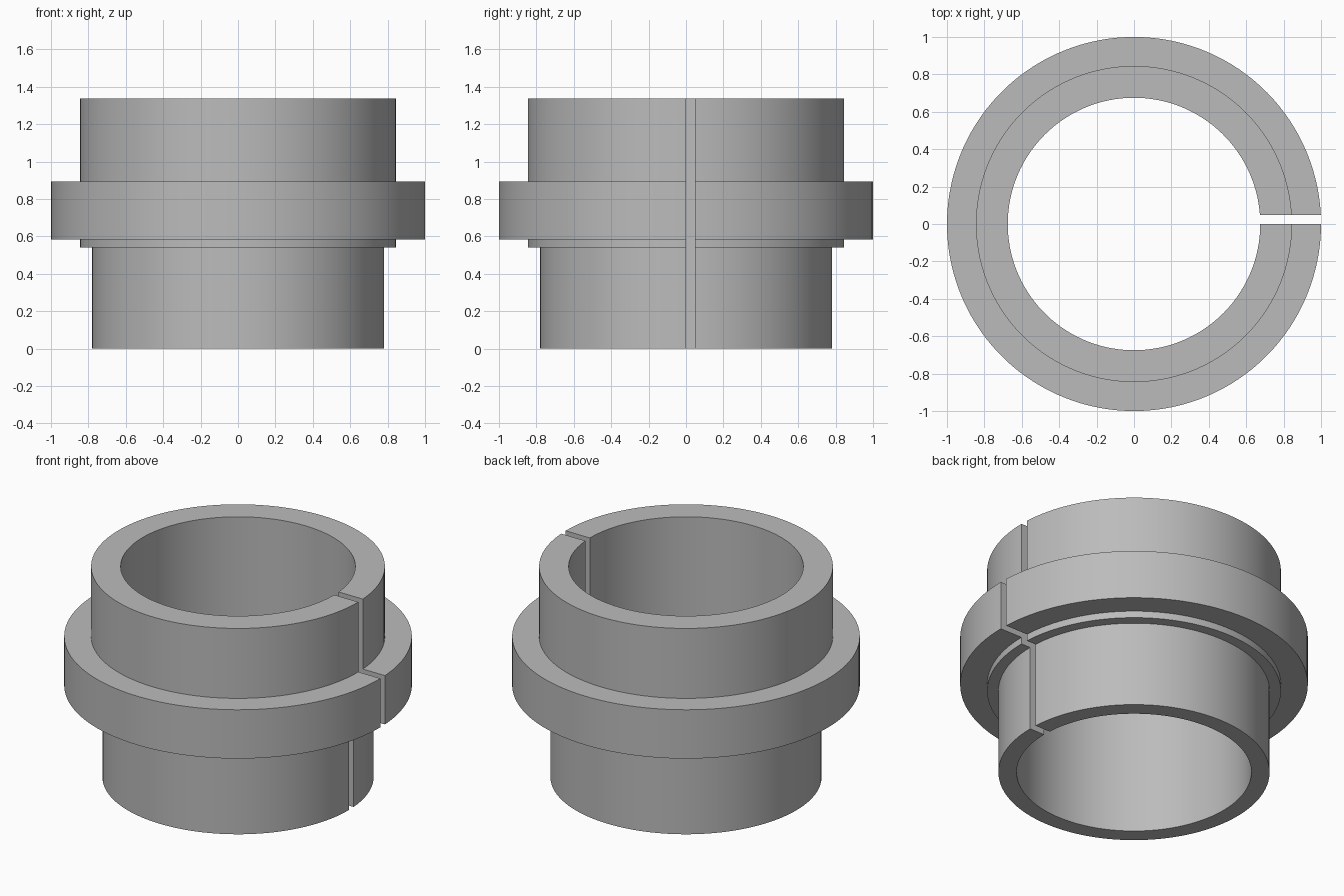
import bpy
import bmesh
from math import asin, cos, sin, tau, radians

if "Cube" in bpy.data.objects:
    bpy.data.objects.remove(bpy.data.objects["Cube"], do_unlink=True)

SEGMENTS = 128
SLOT = 0.047      # slot runs from y = 0 to this width on the +x side
BORE = 0.675

# Closed wall section: (radius, height)
section = [(BORE, 0), (0.78, 0), (0.78, 0.54), (0.845, 0.54), (0.845, 0.583),
           (1, 0.583), (1, 0.893), (0.845, 0.893), (0.845, 1.337), (BORE, 1.337)]


def split_ring(name, profile):
    """Sweep a section round z, leaving a parallel-sided slot."""
    bm = bmesh.new()
    rings = []
    for i in range(SEGMENTS + 1):
        ring = []
        for r, z in profile:
            start = asin(SLOT / r)
            a = start + (tau - start) * i / SEGMENTS
            ring.append(bm.verts.new((r * cos(a), r * sin(a), z)))
        rings.append(ring)
    n = len(profile)
    for a, b in zip(rings, rings[1:]):
        for j in range(n):
            k = (j + 1) % n
            bm.faces.new((a[j], b[j], b[k], a[k]))
    # Flat slot walls
    bm.faces.new(rings[0])
    bm.faces.new(rings[-1][::-1])
    bmesh.ops.recalc_face_normals(bm, faces=bm.faces)
    mesh = bpy.data.meshes.new(name)
    bm.to_mesh(mesh)
    bm.free()
    obj = bpy.data.objects.new(name, mesh)
    bpy.context.collection.objects.link(obj)
    return obj


# Single grey finish
grey = bpy.data.materials.new("plain_grey")
grey.use_nodes = True
colour = (0.5, 0.5, 0.5, 1)
grey.diffuse_color = colour
grey.node_tree.nodes["Principled BSDF"].inputs["Base Color"].default_value = colour

# Flanged split bushing
bushing = split_ring("flanged_split_bushing", section)
bushing.data.materials.append(grey)
bpy.ops.object.select_all(action="DESELECT")
bushing.select_set(True)
bpy.context.view_layer.objects.active = bushing
bpy.ops.object.shade_smooth_by_angle(angle=radians(30))
